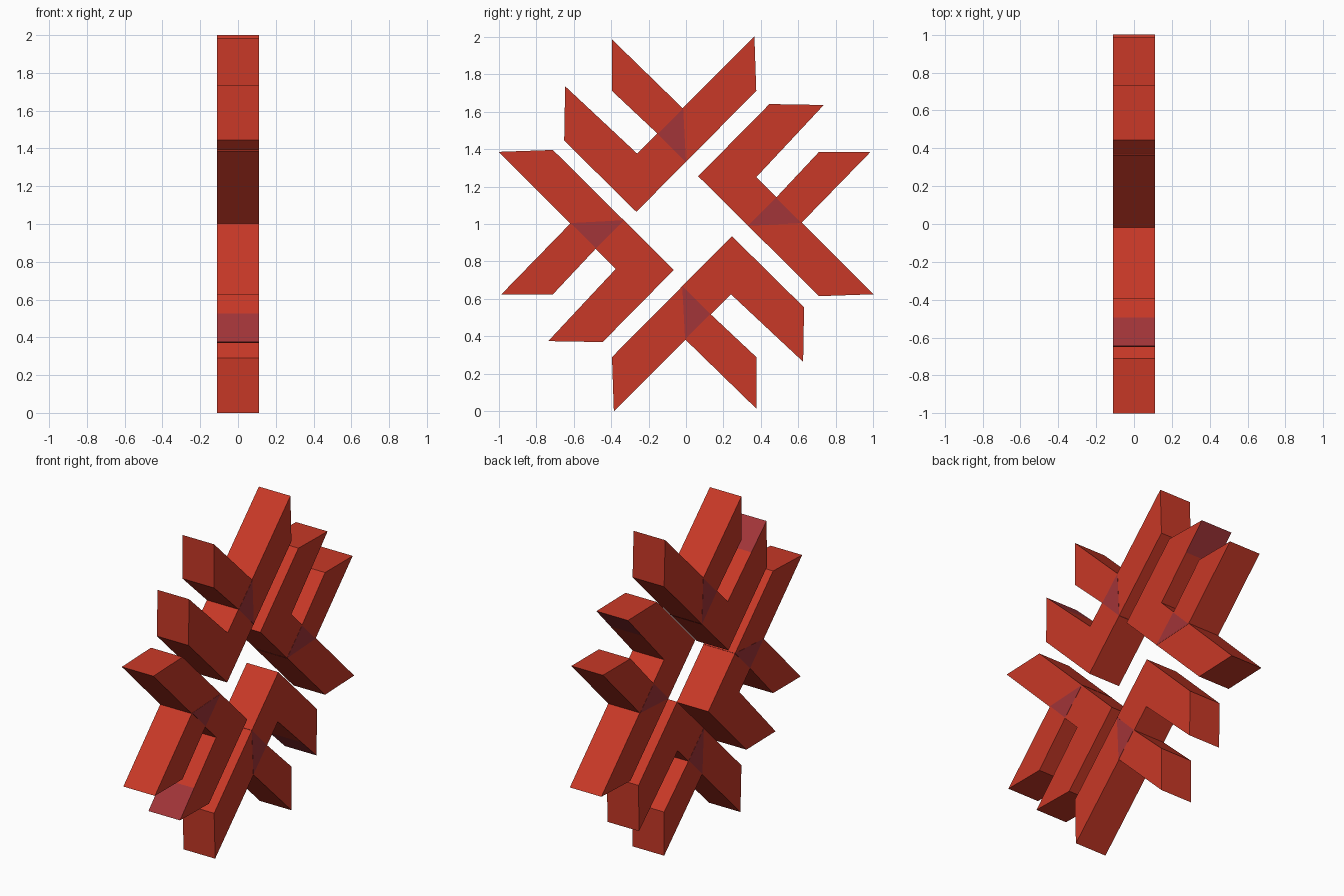
import bpy, bmesh
from math import radians
from mathutils import Vector, Matrix

if "Cube" in bpy.data.objects:
    bpy.data.objects.remove(bpy.data.objects["Cube"])

HALF = 0.11  # half thickness along x


def material(name, color):
    m = bpy.data.materials.new(name)
    m.diffuse_color = color
    m.use_nodes = True
    m.node_tree.nodes["Principled BSDF"].inputs["Base Color"].default_value = m.diffuse_color
    return m


RED = material("red", (0.58, 0.04, 0.02, 1))
PLUM = material("plum", (0.36, 0.035, 0.04, 1))


def prism(name, points, half, mats, plum_edge=None):
    """Extrude a y/z outline along x; one side edge may take the second material."""
    bm = bmesh.new()
    a = [bm.verts.new((-half, y, z)) for y, z in points]
    b = [bm.verts.new((half, y, z)) for y, z in points]
    bm.faces.new(a)
    bm.faces.new(b[::-1])
    n = len(points)
    for i in range(n):
        j = (i + 1) % n
        f = bm.faces.new((a[j], a[i], b[i], b[j]))
        if i == plum_edge:
            f.material_index = 1
    bmesh.ops.recalc_face_normals(bm, faces=bm.faces[:])
    me = bpy.data.meshes.new(name)
    bm.to_mesh(me)
    bm.free()
    for m in mats:
        me.materials.append(m)
    bpy.context.collection.objects.link(bpy.data.objects.new(name, me))


# Outlines of the upper quarter, in y/z
CHEVRON = [(-0.645, 1.735), (-0.65, 1.445), (-0.265, 1.065), (0.375, 1.71),
           (0.365, 2.0), (-0.26, 1.375), (-0.495, 1.595)]
ARM = [(-0.395, 1.985), (-0.395, 1.71), (-0.15, 1.48), (-0.015, 1.615)]
JUNCTION = [(-0.15, 1.48), (0.0, 1.33), (-0.015, 1.615)]

# Four quarters turned about the centre, each slightly offset: angle, dy, dz
QUARTERS = {"upper": (0, 0, 0), "right": (-90, 0, -0.01),
            "lower": (180, -0.02, 0), "left": (90, 0, 0.02)}

centre = Vector((0, 1))
for side, (angle, dy, dz) in QUARTERS.items():
    rot = Matrix.Rotation(radians(angle), 2)

    def place(pts):
        return [rot @ (Vector(p) - centre) + centre + Vector((dy, dz)) for p in pts]

    # bent bar with plum inner tip, short side arm, and the joint between them
    prism(side + "_chevron", place(CHEVRON), HALF, [RED, PLUM], plum_edge=6)
    prism(side + "_arm", place(ARM), HALF, [RED])
    prism(side + "_junction", place(JUNCTION), HALF + 0.001, [PLUM])
